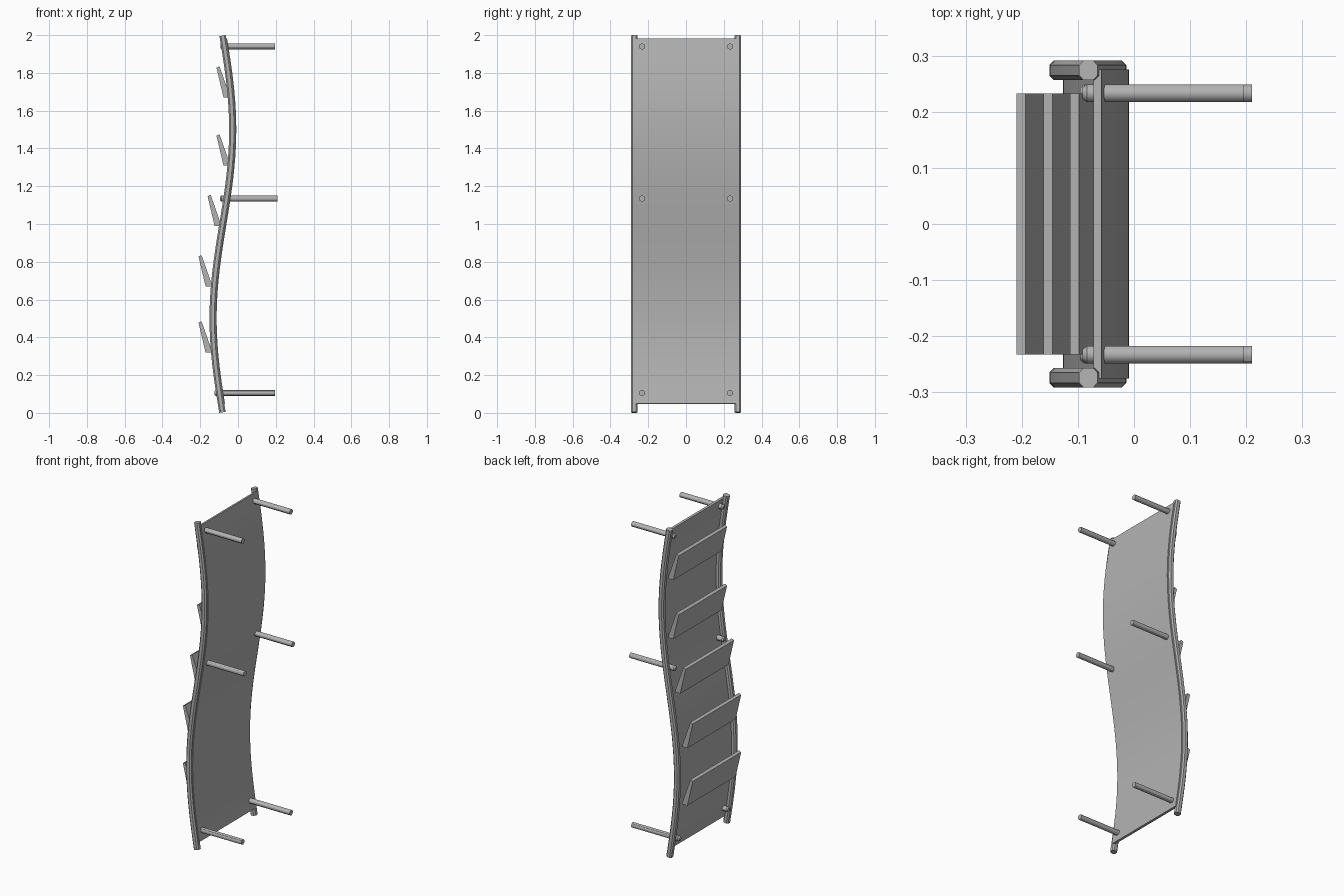
import bpy, bmesh, math
from mathutils import Vector

if "Cube" in bpy.data.objects:
    bpy.data.objects.remove(bpy.data.objects["Cube"], do_unlink=True)

grey = bpy.data.materials.new("satin grey")
grey.use_nodes = True
GREY = (0.45, 0.45, 0.45, 1)
grey.diffuse_color = GREY
grey.node_tree.nodes["Principled BSDF"].inputs["Base Color"].default_value = GREY


def loft(name, rings):
    """Skin a list of closed rings and cap both ends."""
    bm = bmesh.new()
    loops = [[bm.verts.new(p) for p in ring] for ring in rings]
    n = len(loops[0])
    for a, b in zip(loops, loops[1:]):
        for i in range(n):
            j = (i + 1) % n
            bm.faces.new((a[i], a[j], b[j], b[i]))
    bm.faces.new(loops[0])
    bm.faces.new(loops[-1])
    bmesh.ops.recalc_face_normals(bm, faces=bm.faces)
    mesh = bpy.data.meshes.new(name)
    bm.to_mesh(mesh)
    bm.free()
    mesh.materials.append(grey)
    obj = bpy.data.objects.new(name, mesh)
    bpy.context.collection.objects.link(obj)
    bpy.ops.object.select_all(action='DESELECT')
    obj.select_set(True)
    bpy.context.view_layer.objects.active = obj
    bpy.ops.object.shade_smooth_by_angle(angle=math.radians(30))
    return obj


# The S-shaped side line that rails and panel follow
def wave(z):
    return -0.082 - 0.052 * math.sin(math.pi * z)


def sweep(name, profile, z0, z1, steps=40):
    """Sweep a (depth, y) profile along the S line, square to it."""
    rings = []
    for k in range(steps + 1):
        z = z0 + (z1 - z0) * k / steps
        slope = -0.052 * math.pi * math.cos(math.pi * z)
        normal = Vector((1, 0, -slope)).normalized()
        centre = Vector((wave(z), 0, z))
        rings.append([centre + normal * d + Vector((0, y, 0)) for d, y in profile])
    return loft(name, rings)


# Side rails with chamfered corners
R, C = 0.017, 0.008
corner = R - C
rail = [(R, -corner), (R, corner), (corner, R), (-corner, R),
        (-R, corner), (-R, -corner), (-corner, -R), (corner, -R)]
for side, s in (("left", 1), ("right", -1)):
    label = "back" if s > 0 else "front"
    sweep(label + "_rail", [(d, y + s * 0.274) for d, y in rail], 0.003, 1.997)

# Wavy panel between the rails
sweep("wavy_panel", [(0.007, -0.275), (0.021, -0.275), (0.021, 0.275), (0.007, 0.275)],
      0.046, 1.98)

# Tilted slats, wider at the foot than at the lip
for i, (x, z) in enumerate([(-0.077, 1.67), (-0.077, 1.31), (-0.124, 0.99),
                            (-0.172, 0.67), (-0.172, 0.32)]):
    side = [(x, z), (x + 0.037, z), (x - 0.021, z + 0.165), (x - 0.037, z + 0.158)]
    loft("slat_%d" % (i + 1), [[(px, y, pz) for px, pz in side] for y in (-0.233, 0.233)])

# Round wall pegs with a softened head
for row, z, x0, x1 in (("top", 1.94, -0.092, 0.196), ("middle", 1.135, -0.096, 0.21),
                       ("bottom", 0.105, -0.125, 0.196)):
    for end, y in (("front", -0.233), ("back", 0.233)):
        rings = []
        for x, r in ((x0, 0.010), (x0 + 0.008, 0.016), (x1, 0.016)):
            rings.append([(x, y + r * math.cos(a), z + r * math.sin(a))
                          for a in (math.pi / 6 * (k + 0.5) for k in range(12))])
        loft("%s_%s_peg" % (row, end), rings)
